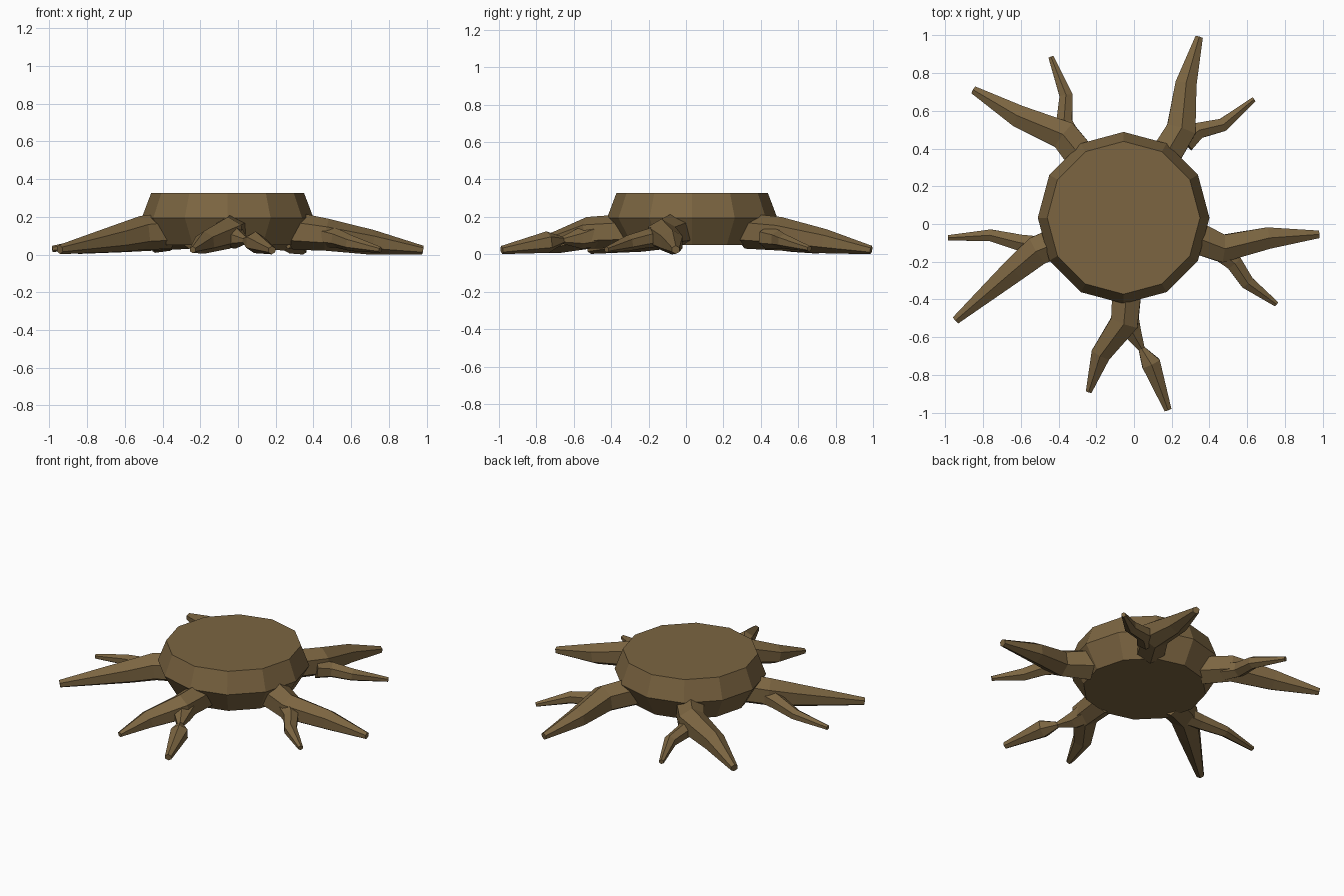
import bpy, bmesh, math
from mathutils import Vector

if "Cube" in bpy.data.objects:
    bpy.data.objects.remove(bpy.data.objects["Cube"])

bark = bpy.data.materials.new("brown bark")
bark.diffuse_color = (0.2, 0.13, 0.053, 1)
bark.use_nodes = True
bark.node_tree.nodes["Principled BSDF"].inputs["Base Color"].default_value = bark.diffuse_color


def skin(name, rings):
    """Join equal-sized rings of points into a closed flat-faced solid."""
    bm = bmesh.new()
    loops = [[bm.verts.new(p) for p in ring] for ring in rings]
    n = len(loops[0])
    for a, b in zip(loops, loops[1:]):
        for i in range(n):
            j = (i + 1) % n
            bm.faces.new((a[i], a[j], b[j], b[i]))
    bm.faces.new(loops[0][::-1])
    bm.faces.new(loops[-1])
    bmesh.ops.recalc_face_normals(bm, faces=bm.faces)
    mesh = bpy.data.meshes.new(name)
    bm.to_mesh(mesh)
    bm.free()
    mesh.materials.append(bark)
    obj = bpy.data.objects.new(name, mesh)
    bpy.context.collection.objects.link(obj)
    return obj


def root(name, path):
    """Six-sided tapering root; path points are (x, y, z, radius)."""
    pts = [Vector(p[:3]) for p in path]
    rings = []
    for k, p in enumerate(pts):
        d_in = (p - pts[max(k - 1, 0)]).normalized()
        d_out = (pts[min(k + 1, len(pts) - 1)] - p).normalized()
        d = (d_in + d_out).normalized()
        side = d.cross(Vector((0, 0, 1))).normalized()
        up = side.cross(d)
        r = path[k][3]
        rings.append([p + r * (side * math.sin(t) + up * math.cos(t))
                      for t in (math.tau * i / 6 for i in range(6))])
    skin(name, rings)


# Twelve-sided stump: narrow underside, wide waist, flat cut top
CX, CY = -0.055, 0.033
skin("stump", [[(CX + r * math.cos(math.tau * i / 12),
                 CY + r * math.sin(math.tau * i / 12), z) for i in range(12)]
               for r, z in ((0.37, 0.05), (0.455, 0.195), (0.405, 0.327))])

# Forked roots: a thick main root and a thinner side root each
root("back_right_root", [(0.14, 0.32, .125, .095), (0.25, 0.50, .11, .09),
                         (0.275, 0.74, .07, .065), (0.345, 0.99, .023, .023)])
root("back_right_side_root", [(0.27, 0.43, .09, .06), (0.34, 0.495, .08, .05),
                              (0.47, 0.525, .07, .04), (0.635, 0.66, .03, .015)])

root("back_left_root", [(-0.26, 0.33, .125, .095), (-0.37, 0.47, .115, .09),
                        (-0.61, 0.57, .08, .068), (-0.85, 0.71, .027, .024)])
root("back_left_side_root", [(-0.33, 0.45, .09, .06), (-0.37, 0.54, .08, .05),
                             (-0.36, 0.68, .06, .04), (-0.44, 0.885, .025, .016)])

root("left_root", [(-0.36, -0.08, .125, .095), (-0.51, -0.14, .115, .09),
                   (-0.63, -0.24, .088, .075), (-0.945, -0.51, .027, .025)])
root("left_side_root", [(-0.48, -0.12, .1, .06), (-0.60, -0.10, .085, .05),
                        (-0.76, -0.06, .06, .036), (-0.985, -0.073, .03, .016)])

root("right_root", [(0.30, -0.06, .125, .1), (0.47, -0.13, .105, .085),
                    (0.71, -0.075, .065, .066), (0.98, -0.055, .024, .023)])
root("right_side_root", [(0.45, -0.14, .1, .06), (0.53, -0.205, .085, .05),
                         (0.60, -0.31, .06, .042), (0.755, -0.425, .025, .016)])

root("front_root", [(-0.035, -0.32, .125, .09), (-0.05, -0.52, .115, .085),
                    (-0.175, -0.69, .065, .06), (-0.24, -0.89, .025, .018)])
# Pinched fork that swells again before its tip
root("front_side_root", [(-0.045, -0.47, .11, .075), (-0.01, -0.57, .085, .055),
                         (0.04, -0.66, .075, .02), (0.09, -0.74, .065, .058),
                         (0.18, -0.985, .023, .022)])
